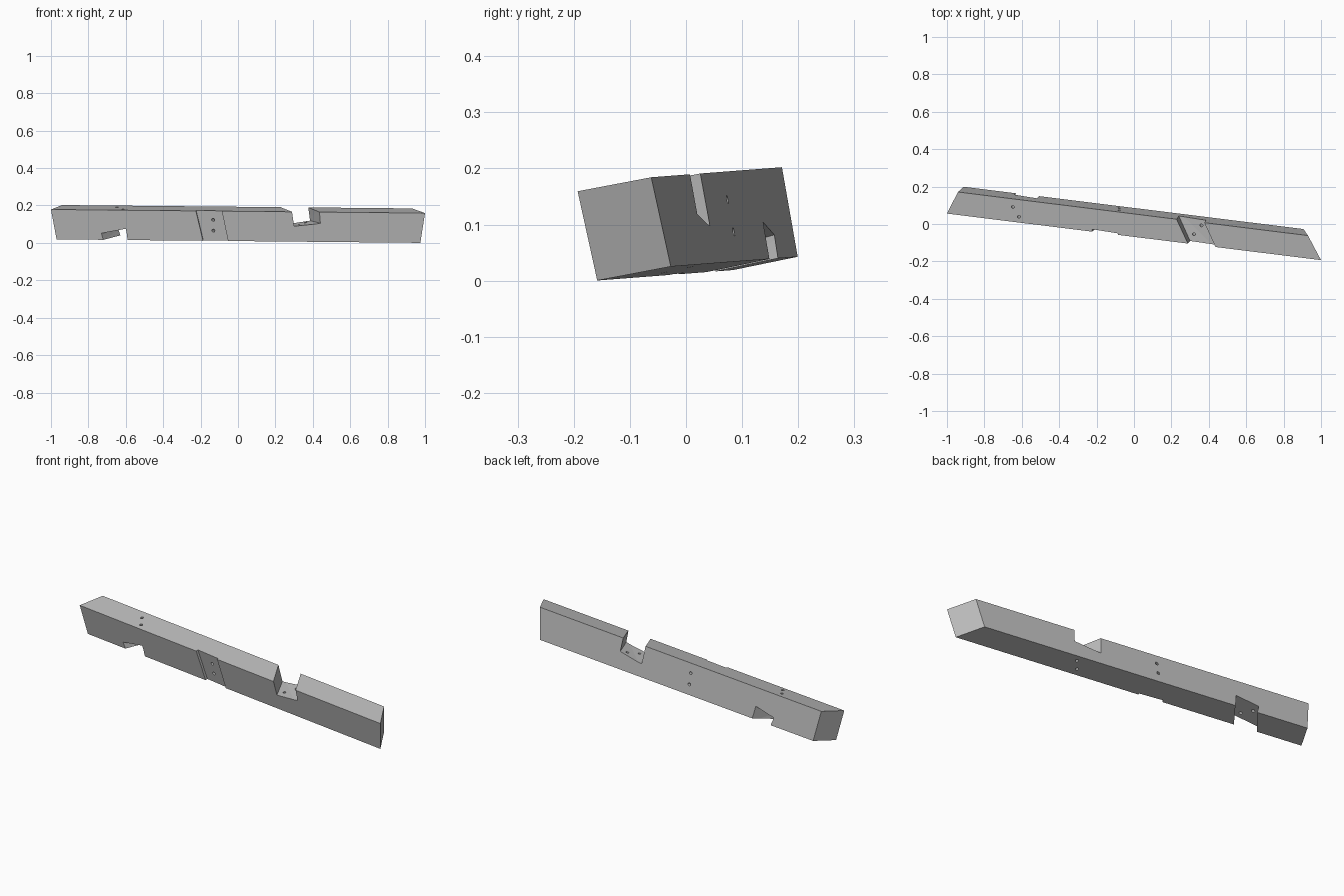
import bpy
import bmesh
import math
from mathutils import Vector, Matrix

if "Cube" in bpy.data.objects:
    bpy.data.objects.remove(bpy.data.objects["Cube"], do_unlink=True)

# Timber frame: s runs along the beam, w towards the back, u upwards
along = Vector((0.9923, -0.1235, -0.0095)).normalized()
up = Vector((-0.017, -0.194, 0.981))
up = (up - along * up.dot(along)).normalized()
frame = Matrix((along, up.cross(along), up)).transposed().to_4x4()
FRONT, BACK, BOTTOM, TOP = -0.034, 0.090, 0.0166, 0.179


def make_object(name, bm):
    mesh = bpy.data.meshes.new(name)
    bm.to_mesh(mesh)
    bm.free()
    obj = bpy.data.objects.new(name, mesh)
    bpy.context.collection.objects.link(obj)
    return obj


def hull(name, points):
    """Convex solid around eight corner points."""
    bm = bmesh.new()
    verts = [bm.verts.new(p) for p in points]
    bmesh.ops.convex_hull(bm, input=verts)
    bmesh.ops.dissolve_limit(bm, angle_limit=math.radians(1),
                             verts=bm.verts[:], edges=bm.edges[:])
    bmesh.ops.recalc_face_normals(bm, faces=bm.faces[:])
    return make_object(name, bm)


def notch(name, edge, front, back):
    """Skewed housing through the beam; rows hold (s at edge, s at floor, floor u)."""
    points = []
    for f, b in zip(front, back):
        ends = []
        for w, (s_edge, s_floor, u) in ((FRONT, f), (BACK, b)):
            floor = Vector((s_floor, w, u))
            mouth = Vector((s_edge, w, edge))
            ends.append((floor, floor.lerp(mouth, 1.5)))
        for a, c in zip(*ends):
            points += [a.lerp(c, -0.3), a.lerp(c, 1.3)]
    return hull(name, points)


def drill(name, start, end, radius=0.008):
    """Round peg hole between two points."""
    start, end = Vector(start), Vector(end)
    axis = end - start
    turn = axis.to_track_quat('Z', 'Y').to_matrix().to_4x4()
    bm = bmesh.new()
    bmesh.ops.create_cone(bm, cap_ends=True, segments=12, radius1=radius,
                          radius2=radius, depth=axis.length,
                          matrix=Matrix.Translation((start + end) / 2) @ turn)
    return make_object(name, bm)


# Beam with compound mitred ends
beam = hull("timber_beam", [
    (-1.001, FRONT, TOP), (-0.957, BACK, TOP),
    (-0.973, FRONT, BOTTOM), (-0.929, BACK, BOTTOM),
    (1.0145, FRONT, TOP), (0.929, BACK, TOP),
    (0.987, FRONT, BOTTOM), (0.902, BACK, BOTTOM)])

# Housings in the top and the underside
cutters = [
    notch("top_notch", TOP,
          [(0.298, 0.308, 0.1005), (0.445, 0.450, 0.118)],
          [(0.221, 0.232, 0.084), (0.370, 0.378, 0.107)]),
    notch("bottom_notch", BOTTOM,
          [(-0.721, -0.731, 0.052), (-0.591, -0.599, 0.078)],
          [(-0.644, -0.658, 0.059), (-0.522, -0.534, 0.0835)])]

# Shallow slanted recess in the front face
recess = []
for s_top, s_low, depth in ((-0.220, -0.184, 0.013), (-0.080, -0.049, 0.008)):
    high, low = Vector((s_top, FRONT, TOP)), Vector((s_low, FRONT, BOTTOM))
    for t in (-0.2, 1.2):
        p = high.lerp(low, t)
        recess += [p + Vector((0, -0.03, 0)), p + Vector((0, depth, 0))]
cutters.append(hull("front_recess", recess))

# Peg holes, in pairs
for s, w in ((-0.655, 0.046), (-0.617, -0.003), (0.358, 0.058), (0.324, 0.005)):
    cutters.append(drill("upright_hole", (s, w, BOTTOM - 0.1), (s, w, TOP + 0.1)))
for u in (0.129, 0.070):
    cutters.append(drill("cross_hole", (-0.140, FRONT - 0.02, u),
                         (-0.083, BACK + 0.02, u)))

# Cut everything out of the beam, then drop the cutters
for cutter in cutters:
    cutter.hide_render = True
    cut = beam.modifiers.new(cutter.name, 'BOOLEAN')
    cut.operation = 'DIFFERENCE'
    cut.solver = 'EXACT'
    cut.object = cutter
bpy.context.view_layer.update()
graph = bpy.context.evaluated_depsgraph_get()
result = bpy.data.meshes.new_from_object(beam.evaluated_get(graph))
beam.modifiers.clear()
beam.data = result
for cutter in cutters:
    bpy.data.objects.remove(cutter, do_unlink=True)

# Turn the beam to its resting pose
beam.data.transform(frame)

# Plain grey
grey = bpy.data.materials.new("plain_grey")
grey.use_nodes = True
colour = (0.5, 0.5, 0.5, 1)
grey.diffuse_color = colour
grey.node_tree.nodes["Principled BSDF"].inputs["Base Color"].default_value = colour
beam.data.materials.clear()
beam.data.materials.append(grey)
